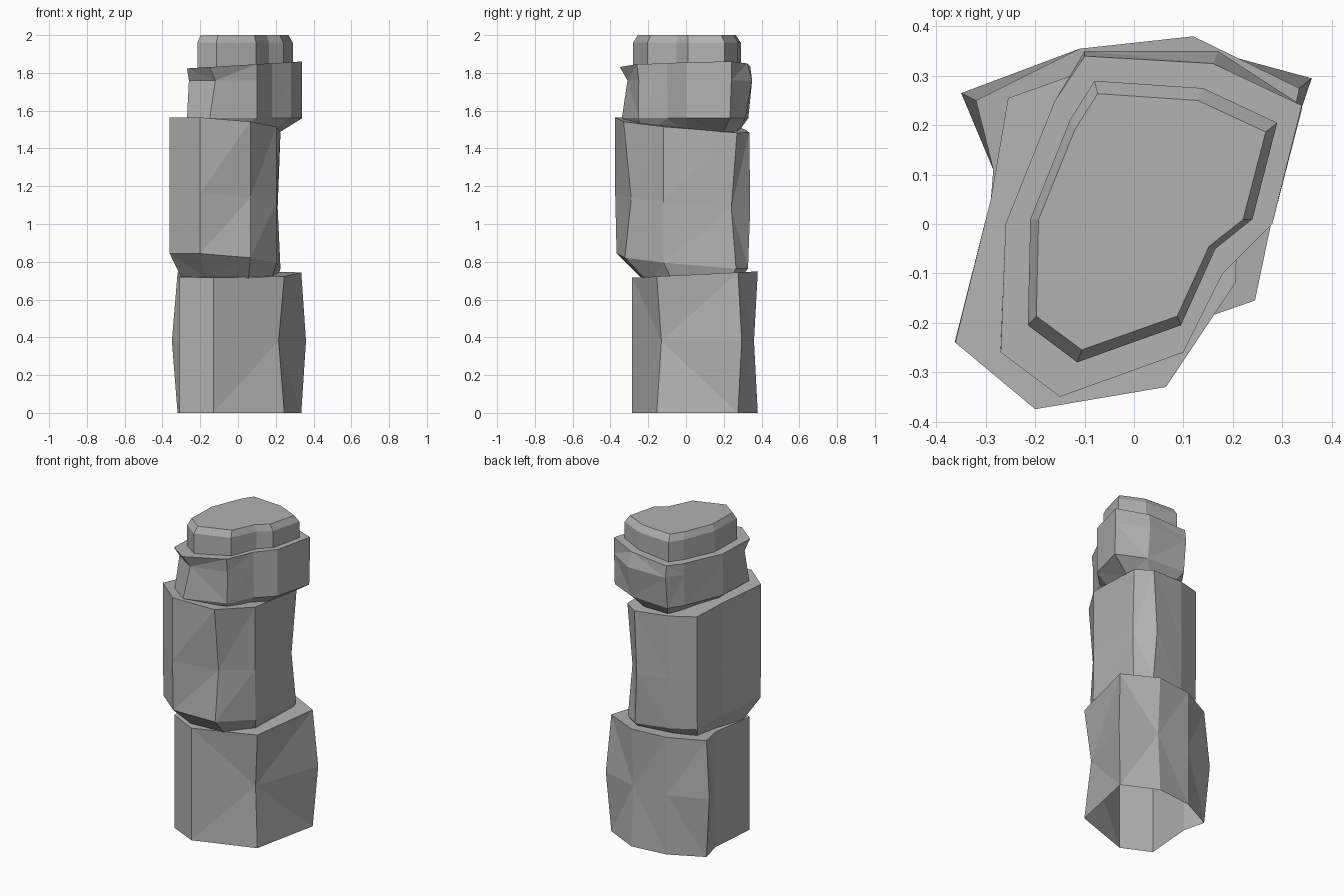
import bpy
import bmesh

cube = bpy.data.objects.get("Cube")
if cube:
    bpy.data.objects.remove(cube, do_unlink=True)

stone = bpy.data.materials.new("grey_stone")
GREY = (0.44, 0.44, 0.44, 1)
stone.use_nodes = True
stone.diffuse_color = GREY
for node in stone.node_tree.nodes:
    if node.type == "BSDF_PRINCIPLED":
        node.inputs["Base Color"].default_value = GREY
        node.inputs["Roughness"].default_value = 0.9


def level(z, scale=(1, 1), shift=(0, 0), tilt=(0, 0), nudge={}):
    """One height of a block: outline scaled, shifted, tilted, corners nudged."""
    def place(corner, point):
        dx, dy = nudge.get(corner, (0, 0))
        x = point[0] * scale[0] + shift[0] + dx
        y = point[1] * scale[1] + shift[1] + dy
        return x, y, z + tilt[0] * x + tilt[1] * y
    return place


def rock_block(name, outline, levels):
    """Loft a counter-clockwise outline through levels and close the top."""
    bm = bmesh.new()
    rings = [[bm.verts.new(place(i, p)) for i, p in enumerate(outline)]
             for place in levels]
    count = len(outline)
    for low, high in zip(rings, rings[1:]):
        for i in range(count):
            j = (i + 1) % count
            bm.faces.new((low[i], low[j], high[j], high[i]))
    bm.faces.new(rings[-1])
    bmesh.ops.triangulate(bm, faces=bm.faces[:])
    mesh = bpy.data.meshes.new(name)
    bm.to_mesh(mesh)
    bm.free()
    mesh.materials.append(stone)
    block = bpy.data.objects.new(name, mesh)
    bpy.context.collection.objects.link(block)
    return block


# Base block, open underneath, with a groove on its side
rock_block(
    "base_block",
    [(-0.31, -0.20), (-0.13, -0.285), (0.245, -0.155), (0.335, 0.275),
     (0.12, 0.38), (-0.11, 0.355), (-0.32, 0.25), (-0.285, 0.11)],
    [level(0),
     level(0.38, nudge={2: (-0.03, 0.025), 3: (0.025, 0.02),
                        4: (0, -0.02), 6: (-0.03, 0.015)}),
     level(0.73, tilt=(0, 0.05))])

# Tall middle block, leaning out over the base at the front
slope = (-0.07, -0.08)
rock_block(
    "middle_block",
    [(-0.362, -0.24), (-0.20, -0.375), (0.065, -0.33), (0.205, -0.12),
     (0.225, 0.27), (0.13, 0.335), (-0.10, 0.31), (-0.255, 0.255),
     (-0.29, 0.05)],
    [level(0.68, scale=(0.82, 0.67), shift=(0, 0.02), tilt=slope),
     level(0.80, scale=(1, 0.98), tilt=slope),
     level(1.12, tilt=slope,
           nudge={2: (0, 0.04), 4: (-0.015, -0.03), 5: (-0.02, 0.005)}),
     level(1.52, tilt=slope)])

# Upper block with a lip overhanging at the front
rock_block(
    "upper_block",
    [(-0.27, -0.26), (-0.15, -0.35), (0.10, -0.26), (0.18, -0.10),
     (0.28, 0), (0.34, 0.24), (0.16, 0.325), (-0.10, 0.34),
     (-0.16, 0.25), (-0.26, 0)],
    [level(1.48, scale=(0.62, 0.80)),
     level(1.56, scale=(1, 0.97)),
     level(1.76, nudge={0: (0.01, 0.04), 1: (0.03, 0.04), 2: (0, 0.01),
                        6: (0.01, 0.025), 7: (0, 0.01)}),
     level(1.84, tilt=(0.06, 0))])

# Cap stone with a bevelled top edge
rock_block(
    "cap_stone",
    [(-0.215, -0.205), (-0.115, -0.28), (0.095, -0.205), (0.165, -0.05),
     (0.24, 0.01), (0.29, 0.205), (0.14, 0.275), (-0.08, 0.29),
     (-0.13, 0.21), (-0.21, 0.01)],
    [level(1.81), level(1.96), level(2, scale=(0.92, 0.91))])
